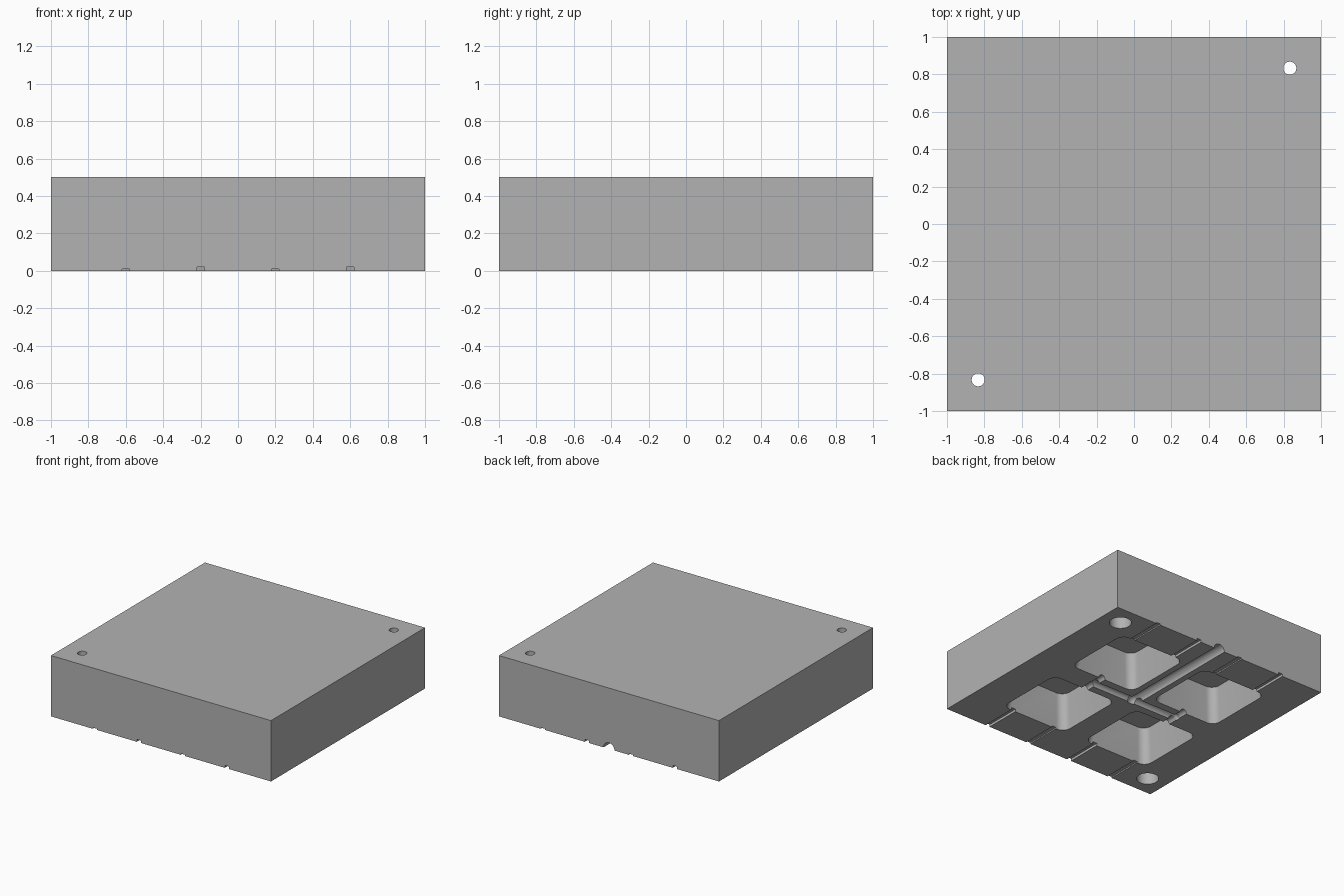
import bpy, bmesh, math
from mathutils import Matrix, Vector

if "Cube" in bpy.data.objects:
    bpy.data.objects.remove(bpy.data.objects["Cube"], do_unlink=True)

grey = bpy.data.materials.new("mould grey")
grey.use_nodes = True
grey.diffuse_color = (0.45, 0.45, 0.45, 1)
grey.node_tree.nodes["Principled BSDF"].inputs["Base Color"].default_value = grey.diffuse_color


def finish(name, bm):
    bmesh.ops.recalc_face_normals(bm, faces=bm.faces)
    mesh = bpy.data.meshes.new(name)
    bm.to_mesh(mesh)
    bm.free()
    mesh.materials.append(grey)
    obj = bpy.data.objects.new(name, mesh)
    bpy.context.collection.objects.link(obj)
    return obj


def box(name, size, centre):
    bm = bmesh.new()
    bmesh.ops.create_cube(bm, size=1)
    bmesh.ops.scale(bm, vec=size, verts=bm.verts)
    bmesh.ops.translate(bm, vec=centre, verts=bm.verts)
    return finish(name, bm)


def upright_rod(name, x, y, bottom, top, radius):
    bm = bmesh.new()
    bmesh.ops.create_cone(bm, cap_ends=True, segments=32, radius1=radius, radius2=radius,
                          depth=top - bottom, matrix=Matrix.Translation((x, y, (bottom + top) / 2)))
    return finish(name, bm)


def capsule(name, start, end, radius):
    # A ball pulled out along its axis, turned so no vertex lies on the block's face
    a, b = Vector(start), Vector(end)
    bm = bmesh.new()
    bmesh.ops.create_uvsphere(bm, u_segments=32, v_segments=15, radius=radius)
    for v in bm.verts:
        if v.co.z > 0:
            v.co.z += (b - a).length
    turn = (b - a).to_track_quat("Z", "Y").to_matrix().to_4x4()
    roll = Matrix.Rotation(math.pi / 32, 4, "Z")
    bmesh.ops.transform(bm, matrix=Matrix.Translation(a) @ turn @ roll, verts=bm.verts)
    return finish(name, bm)


def rounded_square(cx, cy, z, half, radius, steps=8):
    points = []
    for corner in range(4):
        mid = math.radians(45 + 90 * corner)
        ox = math.copysign(half - radius, math.cos(mid))
        oy = math.copysign(half - radius, math.sin(mid))
        for i in range(steps + 1):
            t = math.radians(90 * (corner + i / steps))
            points.append((cx + ox + radius * math.cos(t), cy + oy + radius * math.sin(t), z))
    return points


def tapered_pocket(cx, cy, depth, mouth, floor, radius):
    # The pocket starts below the face so the cut is clean
    below = 0.02
    spread = (mouth - floor) / depth * below
    bm = bmesh.new()
    low = [bm.verts.new(p) for p in rounded_square(cx, cy, -below, mouth + spread, radius)]
    high = [bm.verts.new(p) for p in rounded_square(cx, cy, depth, floor, radius)]
    bm.faces.new(low)
    bm.faces.new(high)
    for i in range(len(low)):
        j = (i + 1) % len(low)
        bm.faces.new((low[i], low[j], high[j], high[i]))
    return finish("pocket_cutter", bm)


block = box("mould_block", (2, 2, 0.5), (0, 0, 0.25))
cutters = []

# Four tapered cavities
for sx in (-1, 1):
    for sy in (-1, 1):
        cutters.append(tapered_pocket(0.4 * sx, 0.4 * sy, 0.28, 0.3, 0.256, 0.07))

# Stepped guide holes at opposite corners
for s in (-1, 1):
    p = 0.833 * s
    cutters.append(upright_rod("guide_hole_cutter", p, p, -0.1, 0.3, 0.083))
    cutters.append(upright_rod("through_hole_cutter", p, p, 0.2, 0.6, 0.035))

# Round feed channel, cross runner and gates
cutters.append(capsule("feed_cutter", (0, 0, 0), (0, 1.1, 0), 0.05))
cutters.append(capsule("runner_cutter", (-0.4, 0, 0), (0.4, 0, 0), 0.036))
for s in (-1, 1):
    cutters.append(capsule("gate_cutter", (0.4 * s, -0.13, 0), (0.4 * s, 0.13, 0), 0.03))

# Shallow and deep vents, alternating along each edge
for side in (-1, 1):
    for i, x in enumerate((-0.6, -0.2, 0.2, 0.6)):
        deep = (i % 2 == 1) == (side < 0)
        height = 0.02 if deep else 0.01
        cutters.append(box("vent_cutter", (0.04, 0.42, 0.1 + height),
                           (x, side * 0.89, (height - 0.1) / 2)))

bpy.context.view_layer.objects.active = block
for cutter in cutters:
    mod = block.modifiers.new("cut", "BOOLEAN")
    mod.operation = "DIFFERENCE"
    mod.solver = "EXACT"
    mod.object = cutter
    bpy.ops.object.modifier_apply(modifier=mod.name)
    bpy.data.objects.remove(cutter, do_unlink=True)

bpy.ops.object.select_all(action="DESELECT")
block.select_set(True)
bpy.ops.object.shade_smooth_by_angle(angle=math.radians(30))
